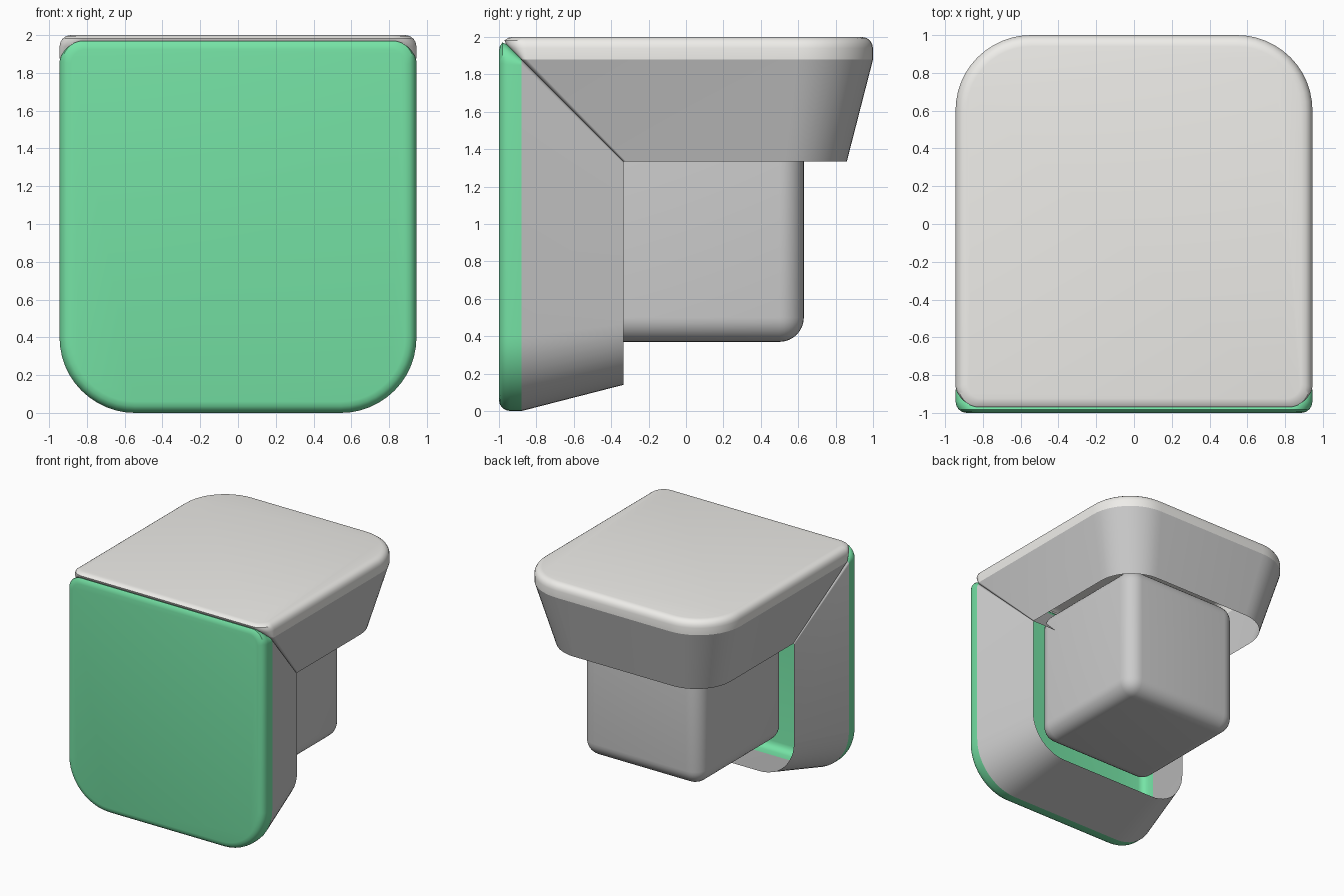
import bpy, bmesh
from math import sin, cos, pi

if "Cube" in bpy.data.objects:
    bpy.data.objects.remove(bpy.data.objects["Cube"])


def material(name, rgb):
    mat = bpy.data.materials.new(name)
    mat.diffuse_color = (*rgb, 1)
    mat.use_nodes = True
    mat.node_tree.nodes["Principled BSDF"].inputs["Base Color"].default_value = mat.diffuse_color
    return mat


def outline(w, front, back, r_front, r_back, n=12):
    """Rounded rectangle, counter-clockwise, as (x, y) points."""
    corners = [(w, back, 1, 1, r_back), (-w, back, -1, 1, r_back),
               (-w, front, -1, -1, r_front), (w, front, 1, -1, r_front)]
    pts = []
    for k, (x, y, sx, sy, r) in enumerate(corners):
        for i in range(n + 1):
            a = pi / 2 * (k + i / n)
            pts.append((x - sx * r + r * cos(a), y - sy * r + r * sin(a)))
    return pts


def swap(co):
    """Mirror across the diagonal plane y + z = 1."""
    x, y, z = co
    return (x, 1 - z, 1 - y)


def finish(name, bm, mat=None):
    mesh = bpy.data.meshes.new(name)
    bm.to_mesh(mesh)
    bm.free()
    ob = bpy.data.objects.new(name, mesh)
    bpy.context.collection.objects.link(ob)
    if mat:
        mesh.materials.append(mat)
    bpy.ops.object.select_all(action='DESELECT')
    ob.select_set(True)
    bpy.context.view_layer.objects.active = ob
    bpy.ops.object.shade_smooth_by_angle()
    return ob


def loft(name, levels, capped, mirrored, mat=None):
    """Join outlines stacked upward; levels are (z, outline arguments)."""
    bm = bmesh.new()
    rings = []
    for z, args in levels:
        pts = [(x, y, z) for x, y in outline(*args)]
        rings.append([bm.verts.new(swap(p) if mirrored else p) for p in pts])
    for lo, hi in zip(rings, rings[1:]):
        for i in range(len(lo)):
            j = (i + 1) % len(lo)
            bm.faces.new((lo[i], lo[j], hi[j], hi[i]))
    if capped:
        bm.faces.new(rings[-1])
    if mirrored:
        bmesh.ops.reverse_faces(bm, faces=bm.faces[:])
    return finish(name, bm, mat)


# Panel: straight rim, rounded shoulder and flat face, open underneath
panel = [(1.88, 0, -0.88, 0.03), (1.94, 0, -0.942, 0.09),
         (1.963, 0.005, -0.963, 0.11), (1.982, 0.017, -0.97, 0.11),
         (1.995, 0.035, -0.952, 0.10), (2.0, 0.06, -0.925, 0.08)]
panel_levels = [(z, (0.945 - d, f, 1 - d, rf, 0.4 - d)) for z, d, f, rf in panel]

# Tapered skirt under each panel, mitred at 45 degrees where the two meet
skirt_levels = [(1.335, (0.80, -0.335, 0.86, 0.015, 0.33)),
                (1.88, (0.945, -0.88, 1.0, 0.03, 0.4))]

light = material("light_grey", (0.86, 0.85, 0.82))
green = material("green", (0.18, 0.77, 0.38))
for prefix, mirrored, mat in (("top", False, light), ("front", True, green)):
    loft(prefix + "_panel", panel_levels, True, mirrored, mat)
    loft(prefix + "_skirt", skirt_levels, False, mirrored)

# Rounded block nested behind both panels
bm = bmesh.new()
bmesh.ops.create_cube(bm, size=1)
bmesh.ops.scale(bm, vec=(1.14, 1.18, 1.18), verts=bm.verts)
bmesh.ops.translate(bm, vec=(0, 0.04, 0.96), verts=bm.verts)
bmesh.ops.bevel(bm, geom=bm.edges[:], offset=0.13, segments=8,
                profile=0.5, affect='EDGES')
finish("core_block", bm)
